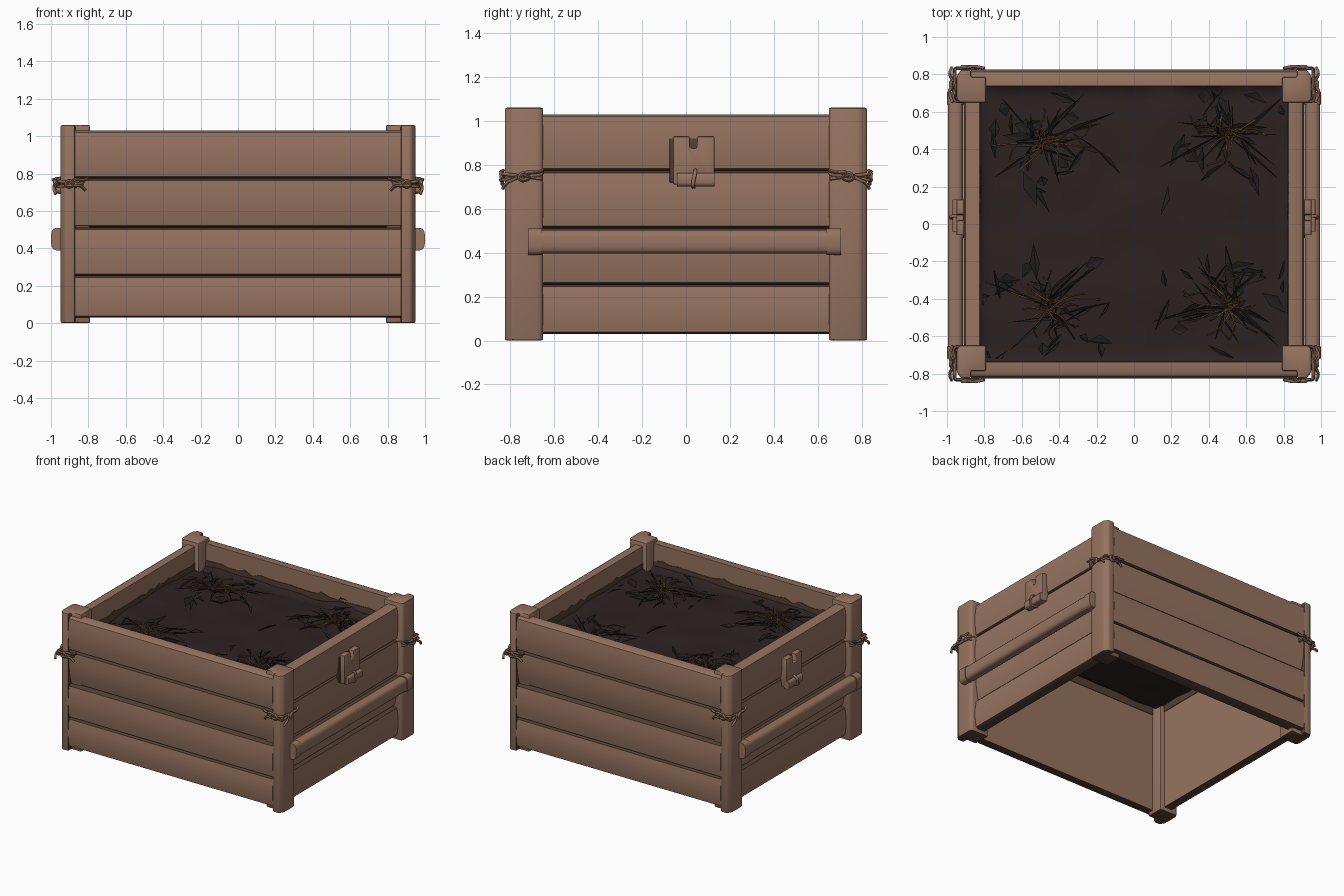
import bpy, bmesh, math, random
from mathutils import Vector, noise

if "Cube" in bpy.data.objects:
    bpy.data.objects.remove(bpy.data.objects["Cube"])

random.seed(7)


def material(name, rgb):
    m = bpy.data.materials.new(name)
    m.diffuse_color = (*rgb, 1)
    m.use_nodes = True
    m.node_tree.nodes["Principled BSDF"].inputs["Base Color"].default_value = m.diffuse_color
    return m


WOOD = material("brown wood", (0.305, 0.172, 0.117))
DARK = material("dark wood edge", (0.085, 0.048, 0.03))
ROPE = material("rope brown", (0.22, 0.125, 0.08))
SOIL = material("dark soil", (0.026, 0.0155, 0.0155))
LEAF = material("withered leaf", (0.017, 0.0125, 0.013))
STEM = material("dry stem", (0.13, 0.062, 0.026))


def finish(obj, mats, mirror="", angle=35):
    for m in mats:
        obj.data.materials.append(m)
    bpy.ops.object.select_all(action='DESELECT')
    obj.select_set(True)
    bpy.context.view_layer.objects.active = obj
    if angle:
        bpy.ops.object.shade_smooth_by_angle(angle=math.radians(angle))
    if mirror:
        mod = obj.modifiers.new("Mirror", 'MIRROR')
        mod.use_axis = ('x' in mirror, 'y' in mirror, False)
        mod.use_mirror_merge = False
    return obj


def from_bmesh(name, bm):
    bmesh.ops.recalc_face_normals(bm, faces=bm.faces)
    me = bpy.data.meshes.new(name)
    bm.to_mesh(me)
    bm.free()
    obj = bpy.data.objects.new(name, me)
    bpy.context.collection.objects.link(obj)
    return obj


def prism(name, pts, place, a, b, mirror="", mats=(WOOD,), bevel=0.0, dark_rule=None):
    """Extrude a 2D profile from a to b; place(u, v, t) gives the 3D point."""
    bm = bmesh.new()
    lo = [bm.verts.new(place(u, v, a)) for u, v in pts]
    hi = [bm.verts.new(place(u, v, b)) for u, v in pts]
    n = len(pts)
    for i in range(n):
        bm.faces.new((lo[i], lo[(i + 1) % n], hi[(i + 1) % n], hi[i]))
    bm.faces.new(lo)
    bm.faces.new(hi)
    bmesh.ops.recalc_face_normals(bm, faces=bm.faces)
    if bevel:
        bmesh.ops.bevel(bm, geom=bm.edges[:], offset=bevel, segments=2,
                        profile=0.5, affect='EDGES', clamp_overlap=True)
        bmesh.ops.recalc_face_normals(bm, faces=bm.faces)
    if dark_rule:
        for f in bm.faces:
            f.material_index = 1 if dark_rule(f) else 0
    return finish(from_bmesh(name, bm), mats, mirror)


def tube(name, paths, radius, mat, mirror=""):
    """Round cords along smooth paths of (points, closed)."""
    cu = bpy.data.curves.new(name, 'CURVE')
    cu.dimensions = '3D'
    cu.bevel_depth = radius
    cu.bevel_resolution = 1
    cu.resolution_u = 4
    cu.use_fill_caps = True
    for pts, closed in paths:
        sp = cu.splines.new('NURBS')
        sp.points.add(len(pts) - 1)
        for p, co in zip(sp.points, pts):
            p.co = (*co, 1)
        sp.order_u = 3
        sp.use_endpoint_u = True
        sp.use_cyclic_u = closed
    obj = bpy.data.objects.new(name, cu)
    bpy.context.collection.objects.link(obj)
    bpy.ops.object.select_all(action='DESELECT')
    obj.select_set(True)
    bpy.context.view_layer.objects.active = obj
    bpy.ops.object.convert(target='MESH')
    obj = bpy.context.view_layer.objects.active
    obj.data.materials.clear()
    return finish(obj, [mat], mirror, 60)


# Corner posts, chamfered outer corner and a rebate for the front and back planks
L = [(.79, .65), (.935, .65), (.948, .67), (.948, .79), (.925, .825), (.872, .825),
     (.872, .785), (.79, .785)]
prism("corner_post", L, lambda u, v, t: (u, v, t), 0, 1.06, "xy", (WOOD, DARK), 0.01,
      lambda f: f.normal.z < -.7 or (f.normal.x < -.7 and f.calc_center_median().y > .785))


# Planks: bowed outside face and flush seams, some leaning inwards at the foot
def plank_profile(inner, outer, z0, z1, lean):
    h = z1 - z0
    outside = [(0, -.03), (.04, -.011), (.25, -.003), (.5, 0), (.75, -.003), (.96, -.011), (1, -.03)]
    pts = [(outer + d - lean * (1 - t), z0 + h * t) for t, d in outside]
    return pts + [(inner, z1), (inner, z0)]


ROWS = [(.03, .254, 0), (.254, .511, 0), (.511, .773, .025), (.773, 1.03, 0)]
for i, (z0, z1, lean) in enumerate(ROWS):
    seam = lambda f: abs(f.normal.z) > .4 and f.calc_center_median().z < 1
    for sy, side in ((-1, "front"), (1, "back")):
        prism(f"{side}_plank_{i + 1}", plank_profile(.738, .825, z0, z1, lean),
              lambda u, v, t, s=sy: (t, s * u, v), -.872, .872, "",
              (WOOD, DARK), 0, seam)
    side_lean = .02 if i == 1 else 0
    prism(f"side_plank_{i + 1}", plank_profile(.825, .912, z0, z1, side_lean),
          lambda u, v, t: (u, t, v), -.67, .67, "x", (WOOD, DARK), 0, seam)


# Carrying rails along both sides, with thicker end collars
def ring(cx, cz, rx, rz):
    return [(cx + rx * math.copysign(abs(math.cos(a)) ** .6, math.cos(a)),
             cz + rz * math.copysign(abs(math.sin(a)) ** .6, math.sin(a)))
            for a in (math.tau * (k + .5) / 16 for k in range(16))]


rail = lambda u, v, t: (u, t, v)
prism("side_rail", ring(.955, .45, .041, .054), rail, -.71, .70, "x")
prism("rail_collar", ring(.955, .45, .045, .061), rail, -.72, -.655, "x")
prism("rail_collar_back", ring(.955, .45, .045, .061), rail, .64, .705, "x")

# Latch plates: notched block, cross pin and tie loop
NOTCH = [(-.06, .71), (.13, .71), (.13, .93), (.05, .93), (.05, .875),
         (.018, .875), (.018, .93), (-.06, .93)]
prism("latch_plate", NOTCH, lambda u, v, t: (t, u, v), .89, .95, "x", (WOOD,), .008)
prism("latch_back", [(-.075, .72), (.07, .72), (.07, .92), (-.075, .92)],
      lambda u, v, t: (t, u, v), .89, .915, "x", (DARK,), .004)
prism("latch_pin", ring(.948, .732, .024, .03), rail, -.04, .13, "x", (WOOD,), 0)
tube("latch_tie", [([(.92, .035, .70), (.975, .03, .695), (.985, .035, .735),
                     (.97, .045, .775), (.92, .04, .775)], True)], .009, WOOD, "x")


# Rope lashings round each post
def lashing(z, grow, tilt):
    a, b, c, d = .83 - grow, .958 + grow, .66 - grow, .832 + grow * .5
    loop = [(a, c), (a + .08, c), (b - .03, c), (b, c), (b, c + .03), (b, .74),
            (b, d - .03), (b, d), (b - .03, d), (a + .05, d), (a, d), (a, .74)]
    return [(x, y, z + tilt * (x - .88) + tilt * (y - .74)) for x, y in loop]


ropes = [(lashing(.738, 0, .12), True), (lashing(.757, .004, -.15), True)]
ropes += [([(.965, .74, .75), (.99, .72, .775), (.985, .69, .76), (.97, .65, .775)], False),
          ([(.965, .76, .75), (.985, .79, .73), (.985, .82, .72), (.975, .835, .69)], False),
          ([(.90, .83, .75), (.87, .845, .775), (.83, .84, .76), (.80, .832, .775)], False),
          ([(.91, .83, .75), (.88, .845, .73), (.84, .84, .74), (.815, .835, .71)], False)]
tube("post_lashing", ropes, .0085, ROPE, "xy")
tube("lashing_knot", [([(.968, .715, .74), (.98, .74, .77), (.978, .765, .74),
                        (.98, .74, .725)], True),
                      ([(.88, .837, .74), (.9, .842, .77), (.925, .837, .74),
                        (.9, .842, .725)], True)], .011, ROPE, "xy")


# Soil bed, gently uneven and creeping up the walls
def soil_z(x, y):
    edge = max(abs(x) / .83, abs(y) / .74)
    n = noise.noise(Vector((x * 4, y * 4, 3)))
    z = .835 + .02 * (1 - edge ** 2) + .015 * n
    return z + (.03 + .03 * n if edge > .97 else 0)


bm = bmesh.new()
bmesh.ops.create_grid(bm, x_segments=40, y_segments=36, size=1)
for v in bm.verts:
    x, y = v.co.x * .83, v.co.y * .742
    v.co = (x, y, soil_z(x, y))
finish(from_bmesh("soil_bed", bm), [SOIL], "", 60)

# Damp brown stain on the walls just above the soil
for k, (w, at) in enumerate(((.79, .736), (.66, .823))):
    wave = [(-w + 2 * w * i / 24, .90 + .03 * noise.noise(Vector((i * .9, k, 5)))) for i in range(25)]
    pts = [(-w, .80)] + wave + [(w, .80)]
    prism(f"soil_stain_{k + 1}", pts, (lambda u, v, t: (u, t, v)) if k == 0 else
          (lambda u, v, t: (t, u, v)), at - .002, at + .004, "xy"[1 - k], (DARK,))

# Withered plants: folded blades, crumpled leaves and dry stems in four clumps
blades, litter, stems = bmesh.new(), bmesh.new(), []
inside = lambda x, y: (max(-.81, min(.81, x)), max(-.72, min(.72, y)))


def leaf(bm, x, y, z, ang, length, width, rise, fold):
    d = Vector((math.cos(ang), math.sin(ang), 0))
    s = Vector((-d.y, d.x, 0)) * width
    base = Vector((x, y, z))
    mid = base + d * length * .45
    tip = base + d * length
    tip.z, up = z + rise * .3, Vector((0, 0, rise))
    pts = [base, mid + s + up, tip, mid - s * random.uniform(0, 1) + up,
           mid + up - Vector((0, 0, fold))]
    for p in pts:
        p.x, p.y = inside(p.x, p.y)
    a, b, c, e, m = [bm.verts.new(p) for p in pts]
    for tri in ((a, m, b), (b, m, c), (a, e, m), (m, e, c)):
        bm.faces.new(tri)


uni = random.uniform
for cx, cy in ((-.48, .44), (.5, .48), (-.45, -.45), (.5, -.45)):
    zc = soil_z(cx, cy)
    for k in range(20):
        a = uni(0, math.tau)
        reach = .24 + .16 * abs(math.cos(a))
        leaf(blades, cx + uni(-.06, .06), cy + uni(-.05, .05), zc + .015, a,
             uni(.4, 1) * reach, uni(.006, .016), uni(.005, .045), .008)
    for k in range(22):
        x, y = inside(cx + uni(-.33, .33), cy + uni(-.28, .26))
        leaf(litter, x, y, soil_z(x, y) + .008, uni(0, math.tau),
             uni(.06, .2), uni(.012, .045), uni(.005, .03), .01)
    for k in range(16):
        a, r = uni(0, math.tau), uni(.1, .3)
        path = [(cx + uni(-.03, .03), cy + uni(-.03, .03), zc + .02)]
        for t, h in ((.4, uni(.04, .08)), (.75, .055), (1, .03)):
            b = a + uni(-.3, .3)
            path.append((*inside(cx + r * t * math.cos(b), cy + r * t * .6 * math.sin(b)), zc + h))
        stems.append((path, False))
finish(from_bmesh("dead_blades", blades), [LEAF], "", 0)
finish(from_bmesh("fallen_leaves", litter), [LEAF], "", 0)
tube("dry_stems", stems, .0045, STEM)
